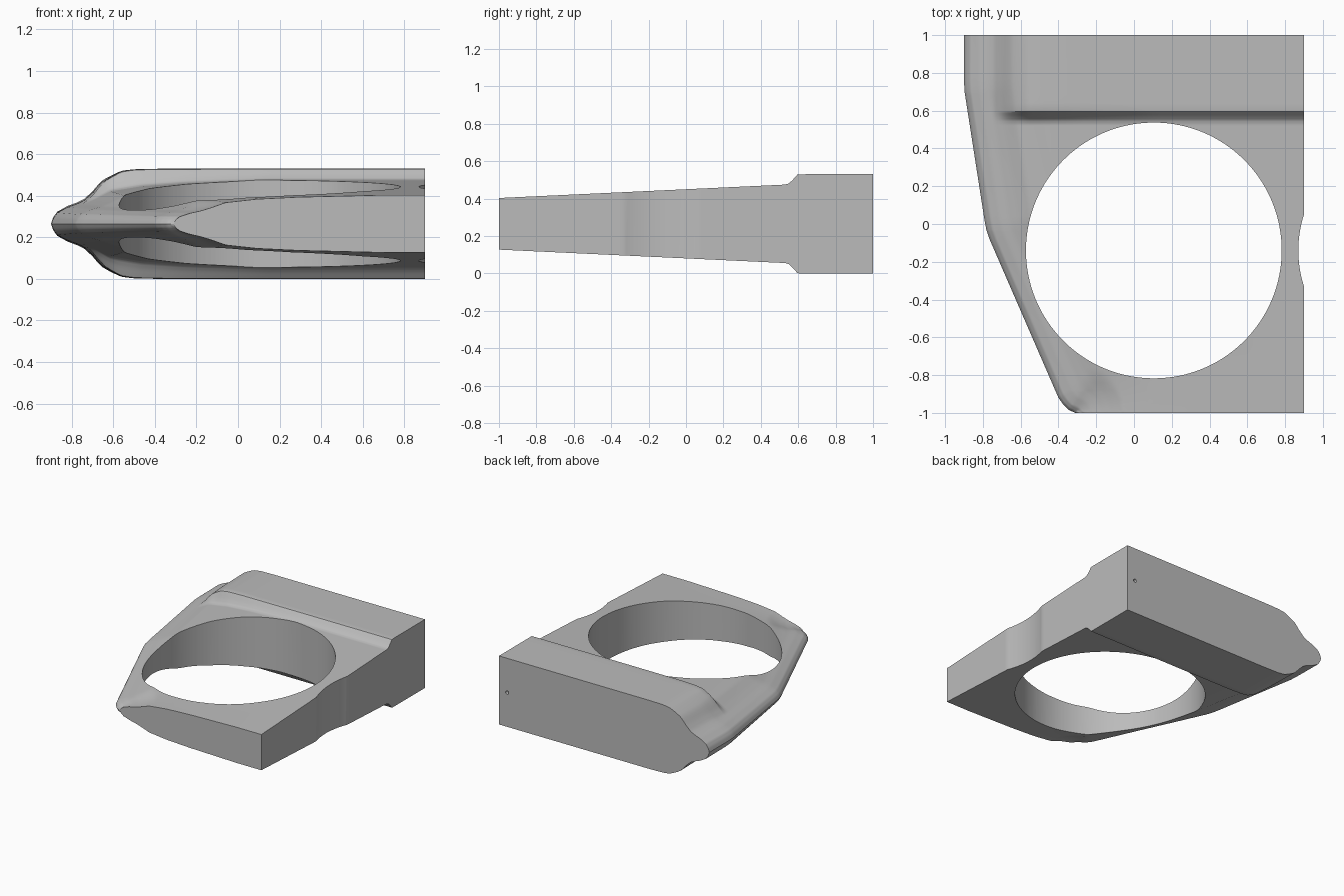
import bpy, bmesh, math
from mathutils import Vector
from mathutils.geometry import intersect_point_line

cube = bpy.data.objects.get("Cube")
if cube:
    bpy.data.objects.remove(cube)

MID = 0.265      # height of the symmetry plane, also the half thickness at the rear
RIGHT = 0.9      # flat right-hand side
COLS = 90

# Left outline from front to back, as (y, x)
OUTLINE = [(-1, -0.31), (-0.985, -0.345), (-0.955, -0.375), (-0.92, -0.4), (-0.08, -0.765),
           (-0.03, -0.782), (0.03, -0.793), (0.7, -0.897), (0.76, -0.9), (1, -0.9)]
# Share of full thickness by distance from the outline
EDGE = [(0, 0), (0.01, 0.13), (0.03, 0.25), (0.08, 0.37), (0.13, 0.45), (0.18, 0.56),
        (0.25, 0.74), (0.4, 0.86), (0.6, 0.93), (1.0, 1), (3, 1)]
# Rise of the rear block along x and along y
RISE_X = [(-2, 0), (-0.74, 0), (-0.7, 0.12), (-0.65, 0.42), (-0.56, 0.87), (-0.5, 0.96),
          (-0.38, 1), (2, 1)]
RISE_Y = [(-2, 0), (0.53, 0), (0.55, 0.1), (0.57, 0.42), (0.595, 0.96), (0.605, 1), (2, 1)]


def lerp_table(table, v):
    for (a, fa), (b, fb) in zip(table, table[1:]):
        if v <= b:
            return fa + (fb - fa) * max(0, (v - a) / (b - a))
    return table[-1][1]


def outline_distance(x, y):
    p = Vector((x, y))
    pts = [Vector((b, a)) for a, b in OUTLINE] + [Vector((-0.9, 2))]
    best = 9
    for a, b in zip(pts, pts[1:]):
        t = intersect_point_line(p, a, b)[1]
        best = min(best, (p - a.lerp(b, min(1, max(0, t)))).length)
    return best


def half_thickness(x, y):
    base = (0.138 + 0.0468 * (y + 1)) * lerp_table(EDGE, outline_distance(x, y))
    return base + (MID - base) * lerp_table(RISE_X, x) * lerp_table(RISE_Y, y)


# Rows are closer together at the front corner and the step
rows = sorted({round(-1 + i * 0.04, 3) for i in range(51)}
              | {round(-1 + i * 0.01, 3) for i in range(12)}
              | {round(0.52 + i * 0.0075, 4) for i in range(12)}
              | {a for a, b in OUTLINE})

# Plate body: mirrored upper and lower skins meeting along the left edge
bm = bmesh.new()
top, bottom = [], []
for y in rows:
    left = lerp_table(OUTLINE, y)
    up, down = [], []
    for c in range(COLS + 1):
        x = left + (RIGHT - left) * (c / COLS) ** 1.6
        h = half_thickness(x, y) if c else 0
        v = bm.verts.new((x, y, MID + h))
        up.append(v)
        down.append(bm.verts.new((x, y, MID - h)) if c else v)
    top.append(up)
    bottom.append(down)


def quad(*verts):
    bm.faces.new(list(dict.fromkeys(verts)))


for r in range(len(rows) - 1):
    for c in range(COLS):
        for g in (top, bottom):
            quad(g[r][c], g[r][c + 1], g[r + 1][c + 1], g[r + 1][c])
    quad(top[r][-1], top[r + 1][-1], bottom[r + 1][-1], bottom[r][-1])
for r in (0, -1):
    for c in range(COLS):
        quad(top[r][c], top[r][c + 1], bottom[r][c + 1], bottom[r][c])
bmesh.ops.recalc_face_normals(bm, faces=bm.faces)
mesh = bpy.data.meshes.new("plate_body")
bm.to_mesh(mesh)
bm.free()
body = bpy.data.objects.new("plate_body", mesh)
bpy.context.collection.objects.link(body)

grey = bpy.data.materials.new("plain_grey")
grey.use_nodes = True
grey.diffuse_color = (0.5, 0.5, 0.5, 1)
grey.node_tree.nodes["Principled BSDF"].inputs["Base Color"].default_value = (0.5, 0.5, 0.5, 1)
mesh.materials.append(grey)


def drill(name, radius, depth, location, rotation=(0, 0, 0), sides=128):
    bpy.ops.mesh.primitive_cylinder_add(vertices=sides, radius=radius, depth=depth,
                                        location=location, rotation=rotation)
    cutter = bpy.context.object
    cutter.name = name
    cutter.hide_render = True
    cutter.data.materials.append(grey)
    bpy.ops.object.select_all(action='DESELECT')
    body.select_set(True)
    bpy.context.view_layer.objects.active = body
    mod = body.modifiers.new(name, 'BOOLEAN')
    mod.operation = 'DIFFERENCE'
    mod.solver = 'EXACT'
    mod.object = cutter
    bpy.ops.object.modifier_apply(modifier=mod.name)
    bpy.data.objects.remove(cutter)


# Large round opening, shallow side notch and small hole in the back
drill("round_opening", 0.677, 2, (0.105, -0.14, MID), sides=160)
drill("side_notch", 0.617, 2, (1.487, -0.14, MID), sides=160)
drill("back_pin_hole", 0.013, 0.4, (0.83, 1, MID), (math.pi / 2, 0, 0), sides=24)

bpy.ops.object.shade_smooth_by_angle(angle=math.radians(30))
